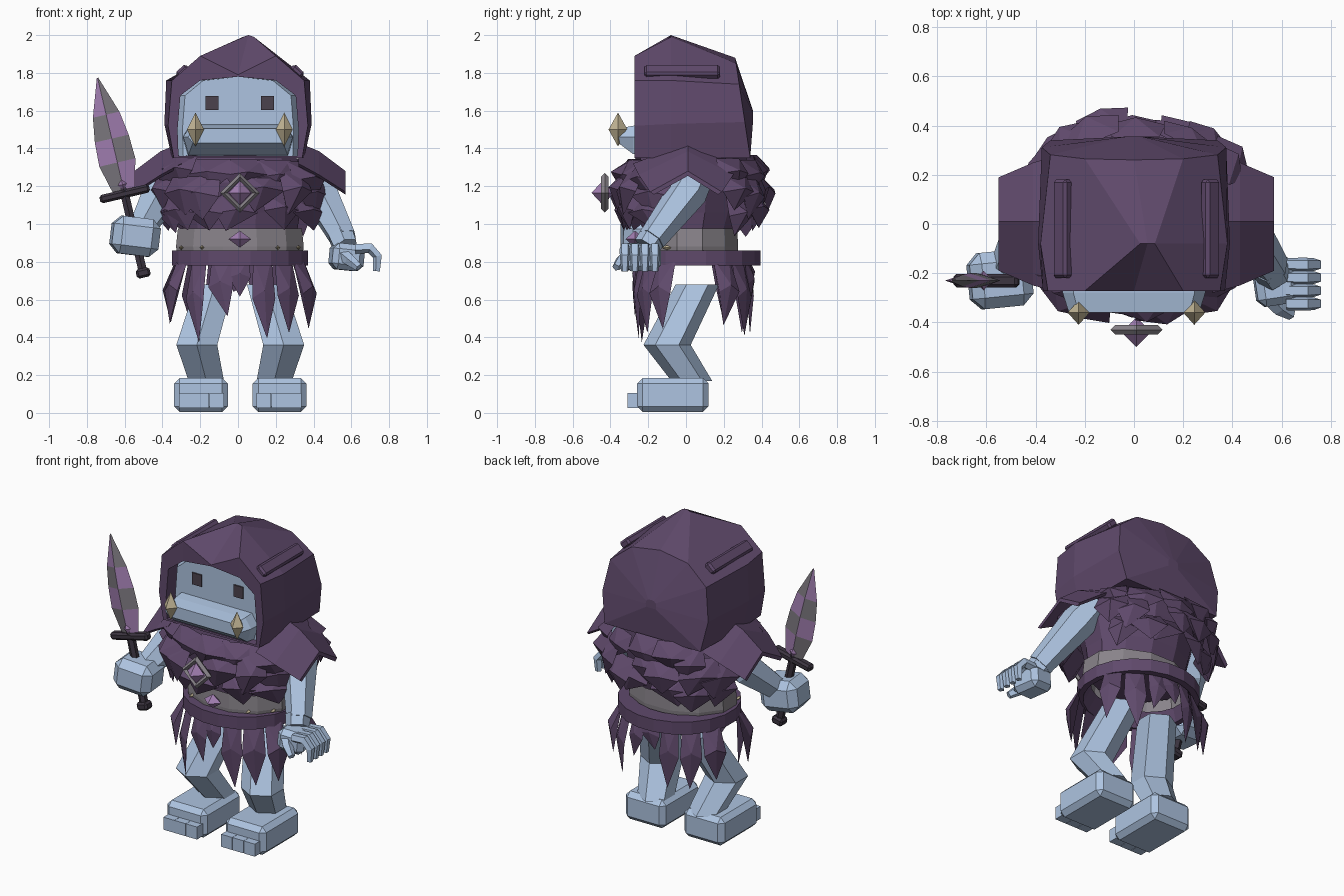
import bpy, bmesh, math, random
from mathutils import Vector, Matrix

random.seed(4)
default_cube = bpy.data.objects.get("Cube")
if default_cube:
    bpy.data.objects.remove(default_cube, do_unlink=True)


def material(name, red, green, blue):
    mat = bpy.data.materials.new(name)
    mat.use_nodes = True
    colour = (red, green, blue, 1)
    mat.diffuse_color = colour
    mat.node_tree.nodes["Principled BSDF"].inputs["Base Color"].default_value = colour
    return mat


CLOTH = material("plum cloth", .115, .067, .148)
SKIN = material("pale blue skin", .42, .55, .75)
BELT = material("grey leather", .25, .23, .255)
IVORY = material("ivory", .57, .49, .32)
GEM = material("violet crystal", .36, .21, .44)
STONE = material("grey crystal", .2, .185, .21)
DARK = material("dark metal", .045, .035, .052)
EYE = material("eye brown", .07, .055, .075)


def finish(name, bm, *mats):
    bmesh.ops.recalc_face_normals(bm, faces=bm.faces[:])
    mesh = bpy.data.meshes.new(name)
    bm.to_mesh(mesh)
    bm.free()
    for mat in mats:
        mesh.materials.append(mat)
    obj = bpy.data.objects.new(name, mesh)
    bpy.context.scene.collection.objects.link(obj)
    return obj


def add_solid(bm, points, faces):
    verts = [bm.verts.new(p) for p in points]
    for face in faces:
        bm.faces.new([verts[i] for i in face])


def loft(name, rings, *mats, rule=None, caps=True):
    """Join closed rings of points, with flat ends."""
    bm = bmesh.new()
    rows = [[bm.verts.new(p) for p in ring] for ring in rings]
    count = len(rows[0])
    for row, (low, high) in enumerate(zip(rows, rows[1:])):
        for i in range(count):
            j = (i + 1) % count
            face = bm.faces.new((low[i], low[j], high[j], high[i]))
            if rule:
                face.material_index = rule(row, i)
    if caps:
        bm.faces.new(rows[0])
        bm.faces.new(rows[-1])
    return finish(name, bm, *mats)


def ellipse(rx, ry, z, y=0, sides=12):
    turns = [math.tau * (i + .5) / sides for i in range(sides)]
    return [(rx * math.cos(a) + .01, y + ry * math.sin(a), z) for a in turns]


def box(name, size, loc, mat, bevel=0, rot=None):
    bm = bmesh.new()
    bmesh.ops.create_cube(bm, size=1, matrix=Matrix.Diagonal((*size, 1)))
    obj = finish(name, bm, mat)
    obj.location = loc
    if rot:
        obj.rotation_euler = rot
    if bevel:
        mod = obj.modifiers.new("chamfer", "BEVEL")
        mod.width, mod.segments = bevel, 1
    return obj


def limb(name, path, radii, mat=SKIN, sides=6, upright=False):
    path = [Vector(p) for p in path]
    down = Vector((0, 0, -1))
    rings = []
    for i, p in enumerate(path):
        run = path[min(i + 1, len(path) - 1)] - path[max(i - 1, 0)]
        turn = down.rotation_difference(down if upright else run)
        ring = []
        for k in range(sides):
            a = math.tau * (k + .5) / sides
            ring.append(p + turn @ Vector((math.cos(a), math.sin(a), 0)) * radii[i])
        rings.append(ring)
    return loft(name, rings, mat)


def octahedron(name, loc, rx, ry, rz, mat):
    bm = bmesh.new()
    x, y, z = loc
    pts = [(x + rx, y, z), (x, y + ry, z), (x - rx, y, z), (x, y - ry, z),
           (x, y, z + rz), (x, y, z - rz)]
    add_solid(bm, pts, [(i, (i + 1) % 4, end) for i in range(4) for end in (4, 5)])
    return finish(name, bm, mat)


def add_leaf(bm, angle, rx, ry, cy, z, width, height, flare, ridge, power=1):
    """A pointed, ridged scrap of cloth; a power below one squares its ring."""
    c, s = [math.copysign(abs(v) ** power, v) for v in (math.cos(angle), math.sin(angle))]
    root = Vector((.01 + rx * c, cy + ry * s, z))
    out = Vector((c / rx, s / ry, 0)).normalized()
    side = Vector((-out.y, out.x, 0)) * width / 2
    down = Vector((0, 0, -height))
    mid = root + out * flare + down * .5
    tip = root + out * flare * .8 + down + side * random.uniform(-.6, .6)
    add_solid(bm, [root - side * .8, root + side * .8, mid + side, tip, mid - side,
                   root + out * (flare + ridge) + down * .4],
              [(0, 1, 5), (1, 2, 5), (2, 3, 5), (3, 4, 5), (4, 0, 5), (4, 3, 2, 1, 0)])


# Hood: arches from the recess, around the rim, over the peak and to the back
def arch(half, y, lean=0, shift=0):
    pts = [(-x, z) for x, z in half] + [(x, z) for x, z in reversed(half[:-1])]
    middle = len(half) - 1
    return [(x + (shift if abs(i - middle) < 2 else 0), y - lean * (z - 1.35), z)
            for i, (x, z) in enumerate(pts)]


opening = [(.315, 1.36), (.32, 1.5), (.305, 1.68), (.2, 1.76), (0, 1.78)]
rim = [(.34, 1.35), (.37, 1.52), (.35, 1.76), (.2, 1.89), (0, 1.79)]
crown = [(.35, 1.35), (.39, 1.53), (.38, 1.76), (.03, 1.99), (0, 2)]
rear = [(.34, 1.35), (.375, 1.54), (.34, 1.74), (.2, 1.85), (0, 1.88)]
bulge = [(x * .1, 1.57 + (z - 1.6) * .1) for x, z in rear]
loft("hood", [arch(opening, -.1), arch(opening, -.27), arch(rim, -.272),
              arch(crown, -.08, shift=.055), arch(rear, .34, lean=.15),
              arch(bulge, .355)], CLOTH)
for s, side in ((1, "left"), (-1, "right")):
    box(side + "_hood_ridge", (.075, .4, .05), (.01 + s * .3, -.02, 1.805), CLOTH,
        .012, (0, s * .75, 0))

# Head with jaw, eyes and tusks
face = [(x * .92, z) for x, z in opening]
loft("head", [arch(face, -.215), arch(opening, -.17), arch(opening, .1)], SKIN)
jaw = []
for y, wide, low, mid, top in ((-.18, .295, 1.36, 1.46, 1.53), (-.28, .29, 1.37, 1.46, 1.52),
                               (-.36, .265, 1.43, 1.46, 1.505)):
    jaw.append([(-wide * .9, y, low), (wide * .9, y, low), (wide, y, mid),
                (wide * .85, y, top), (-wide * .85, y, top), (-wide, y, mid)])
loft("jaw", jaw, SKIN)
for s, side in ((1, "left"), (-1, "right")):
    box(side + "_eye", (.068, .009, .075), (.01 + s * .147, -.219, 1.64), EYE)
    octahedron(side + "_tusk", (.01 + s * .235, -.36, 1.5), .045, .05, .09, IVORY)

# Torso and ragged vest
loft("torso", [ellipse(.31, .24, .94, .02), ellipse(.33, .27, 1.06, .03),
               ellipse(.37, .3, 1.22, .03), ellipse(.31, .29, 1.35, .04),
               ellipse(.24, .2, 1.4, .04)], CLOTH)
vest = bmesh.new()
for z, rx, ry, height in ((1.35, .37, .32, .18), (1.28, .4, .34, .22), (1.16, .36, .31, .19)):
    for k in range(15):
        angle = math.tau * (k + random.uniform(.2, .8)) / 15
        if abs(math.cos(angle)) < .95:
            add_leaf(vest, angle, rx, ry, .035, z + random.uniform(-.02, .02),
                     random.uniform(.18, .26), height * random.uniform(.85, 1.15),
                     random.uniform(.04, .08), random.uniform(.02, .055), power=.8)
finish("ragged_vest", vest, CLOTH)

# Shoulder flaps, folded along a ridge
for s, side in ((1, "left"), (-1, "right")):
    flap = []
    for x, half, top, edge in ((.31, .28, 1.43, 1.32), (.42, .25, 1.385, 1.26),
                               (.56, .19, 1.28, 1.17)):
        x = .01 + s * x
        flap.append([(x, -half, edge), (x, .01, top), (x, half, edge),
                     (x, half - .02, edge - .015), (x, .01, top - .025),
                     (x, .02 - half, edge - .015)])
    loft(side + "_shoulder_flap", flap, CLOTH)

# Brooch and belt
bpy.ops.mesh.primitive_torus_add(major_segments=4, minor_segments=4, major_radius=.085,
                                 minor_radius=.02, location=(.01, -.43, 1.165),
                                 rotation=(math.pi / 2, 0, 0))
brooch = bpy.context.object
brooch.name = "brooch_frame"
brooch.data.materials.append(BELT)
octahedron("brooch_gem", (.01, -.44, 1.165), .06, .06, .065, GEM)
loft("belt", [ellipse(.34, .26, .82, .02), ellipse(.35, .265, .88, .02),
              ellipse(.34, .26, .975, .02)], BELT, caps=False)
octahedron("belt_gem", (.01, -.27, .92), .06, .05, .045, GEM)
for s in (1, -1):
    for x in (.2, .31):
        y = .02 - .26 * math.sqrt(1 - (x / .35) ** 2)
        octahedron("belt_stud", (.01 + s * x, y, .875), .012, .03, .012, IVORY)

# Skirt band and hanging strips, open at the hips
band = [ellipse(rx, ry, z, .05, 20) for rx, ry, z in
        ((.33, .31, .78), (.365, .35, .78), (.365, .35, .86), (.3, .24, .86), (.33, .31, .78))]
loft("skirt_band", band, CLOTH, caps=False)
skirt = bmesh.new()
for turn in (0, math.pi):
    for degrees, height, flare in ((30, .36, .08), (52, .42, .05), (74, .29, .03),
                                   (90, .2, .02), (110, .4, .03), (131, .42, .05),
                                   (152, .36, .08)):
        add_leaf(skirt, math.radians(degrees) + turn, .345, .29, .04, .82,
                 random.uniform(.11, .14), height + random.uniform(-.03, .03), flare, .015)
finish("skirt_strips", skirt, CLOTH)

# Legs, feet and toes
for s, side in ((1, "left"), (-1, "right")):
    def at(x, y, z):
        return (.012 + s * x, y, z)
    limb(side + "_leg", [at(.135, .06, .68), at(.23, -.1, .36), at(.18, .03, .17)],
         [.115, .125, .108], upright=True)
    box(side + "_foot", (.285, .38, .18), at(.208, -.07, .095), SKIN, .03)
    for k in range(3):
        box(side + "_toe", (.078, .08, .08), at(.125 + .08 * k, -.27, .065), SKIN)

# Left arm with an open, curled hand
limb("left_arm", [(.35, .07, 1.29), (.43, .01, 1.17), (.56, -.18, .92)], [.09, .105, .075])
limb("left_wrist", [(.545, -.17, .94), (.57, -.21, .88)], [.075, .07])
box("left_palm", (.17, .19, .14), (.575, -.235, .825), SKIN, .03, (0, .1, .15))
for k in range(4):
    y = -.165 - .053 * k
    limb("left_finger", [(.62, y, .87), (.7, y, .875), (.74, y, .83), (.735, y, .75)],
         [.028, .03, .027, .02], sides=5)
limb("left_thumb", [(.54, -.29, .85), (.59, -.34, .81), (.64, -.37, .77)], [.035, .033, .022],
     sides=5)

# Right arm with a closed fist
limb("right_arm", [(-.34, .06, 1.28), (-.42, 0, 1.14), (-.51, -.17, .98)], [.09, .105, .075])
box("right_fist", (.25, .23, .2), (-.545, -.225, .935), SKIN, .045, (0, .12, .1))

# Sword, built upright then tilted
hilt = Matrix.Translation((-.6, -.23, 1.16)) @ Matrix.Rotation(-.23, 4, "Y")
sword = [limb("sword_grip", [(0, 0, .06), (0, 0, -.42)], [.026, .026], DARK),
         box("sword_pommel", (.075, .07, .05), (0, 0, -.43), DARK, .012),
         box("sword_guard", (.27, .055, .045), (0, 0, 0), DARK, .012),
         octahedron("sword_gem", (0, 0, .05), .04, .04, .07, GEM)]
blade = [[(-w, 0, z), (0, -t, z), (w, 0, z), (0, t, z)] for w, t, z in
         ((.06, .022, .02), (.098, .03, .17), (.092, .03, .3), (.072, .024, .43),
          (.004, .004, .63))]
sword.append(loft("sword_blade", blade, GEM, STONE, rule=lambda row, i: (row + (i in (0, 3))) % 2))
for part in sword:
    part.matrix_world = hilt @ Matrix.Translation(part.location)
